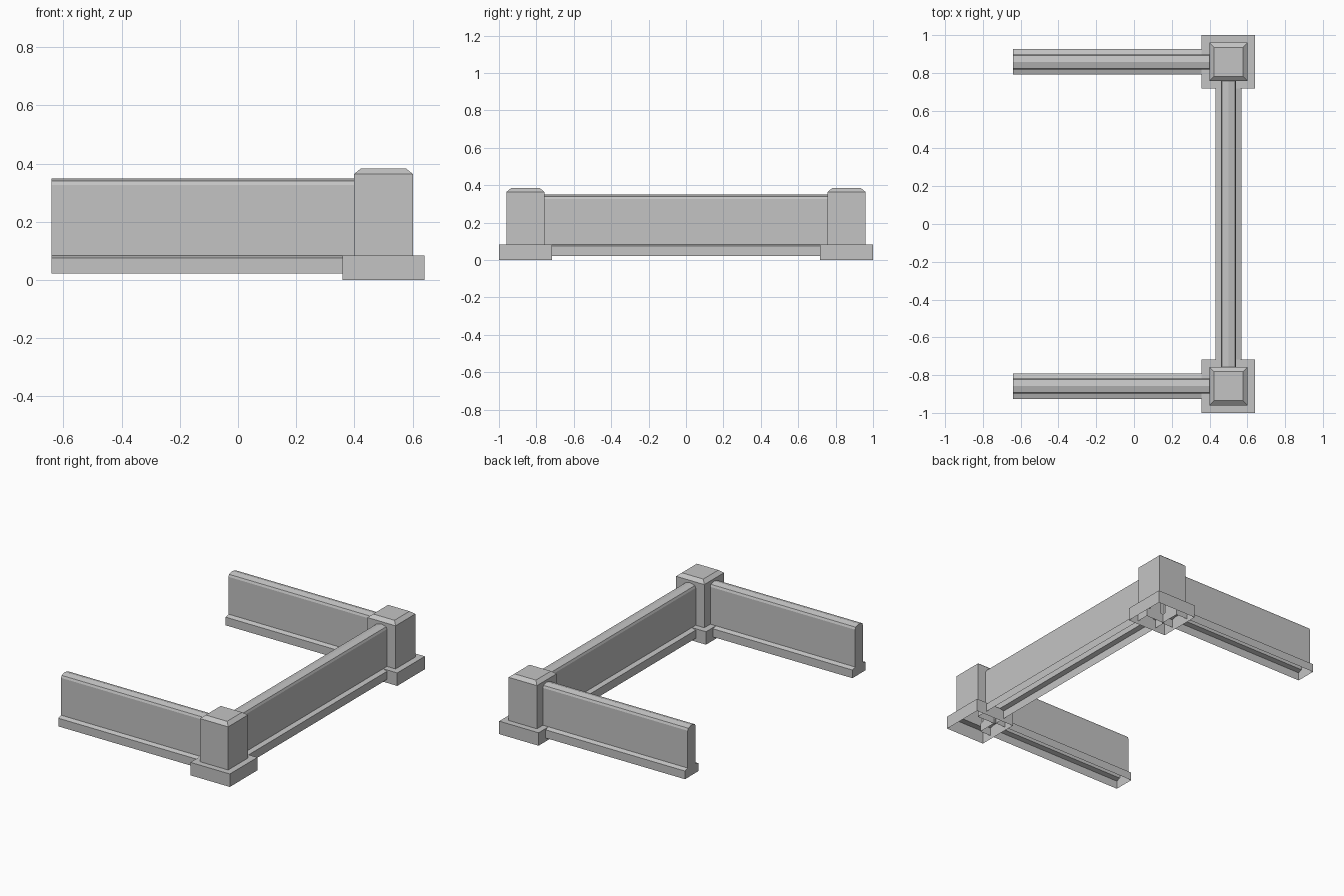
import bpy, bmesh
from mathutils import Vector

cube = bpy.data.objects.get("Cube")
if cube:
    bpy.data.objects.remove(cube, do_unlink=True)

# Single stone colour
stone = bpy.data.materials.new("grey_stone")
stone.use_nodes = True
stone.diffuse_color = (0.55, 0.55, 0.55, 1)
stone.node_tree.nodes["Principled BSDF"].inputs["Base Color"].default_value = stone.diffuse_color

POST_X, POST_Y = 0.5, 0.8585
FREE_END = -0.6415
SETBACK = 0.06  # walls stop just inside the hollow posts

# Half width and height, from the footing up to the ridge
WALL_SIDE = [(0.068, 0.022), (0.068, 0.075), (0.04, 0.084),
             (0.04, 0.326), (0.034, 0.34)]
RIDGE = (0, 0.349)
POST_SIDE = [(0.1415, 0), (0.1415, 0.084), (0.1015, 0.084),
             (0.1015, 0.364), (0.077, 0.384)]


def finish(name, bm):
    bmesh.ops.recalc_face_normals(bm, faces=bm.faces)
    mesh = bpy.data.meshes.new(name)
    bm.to_mesh(mesh)
    bm.free()
    mesh.materials.append(stone)
    obj = bpy.data.objects.new(name, mesh)
    bpy.context.collection.objects.link(obj)
    return obj


def bridge(bm, lower, upper, closed):
    count = len(lower)
    for i in range(count if closed else count - 1):
        j = (i + 1) % count
        bm.faces.new((lower[i], lower[j], upper[j], upper[i]))


def wall(name, start, end):
    """Hollow ridge-topped wall, open underneath and capped at both ends."""
    start, end = Vector(start), Vector(end)
    along = (end - start).normalized()
    across = Vector((-along.y, along.x, 0))
    section = WALL_SIDE + [RIDGE] + [(-w, z) for w, z in reversed(WALL_SIDE)]
    bm = bmesh.new()
    rings = [[bm.verts.new(p + across * w + Vector((0, 0, z))) for w, z in section]
             for p in (start, end)]
    bridge(bm, *rings, closed=False)
    for ring in rings:
        bm.faces.new(ring)
    return finish(name, bm)


def post(name, x, y):
    """Hollow square post with a plinth and bevelled cap, open underneath."""
    bm = bmesh.new()
    corners = [(-1, -1), (1, -1), (1, 1), (-1, 1)]
    rings = [[bm.verts.new((x + r * cx, y + r * cy, z)) for cx, cy in corners]
             for r, z in POST_SIDE]
    for lower, upper in zip(rings, rings[1:]):
        bridge(bm, lower, upper, closed=True)
    bm.faces.new(rings[-1])
    return finish(name, bm)


# Corner posts and the two side walls
for label, side in (("front", -1), ("back", 1)):
    y = side * POST_Y
    post(label + "_post", POST_X, y)
    wall(label + "_wall", (FREE_END, y, 0), (POST_X - SETBACK, y, 0))

# Long wall joining the posts
reach = POST_Y - SETBACK
wall("long_wall", (POST_X, -reach, 0), (POST_X, reach, 0))
